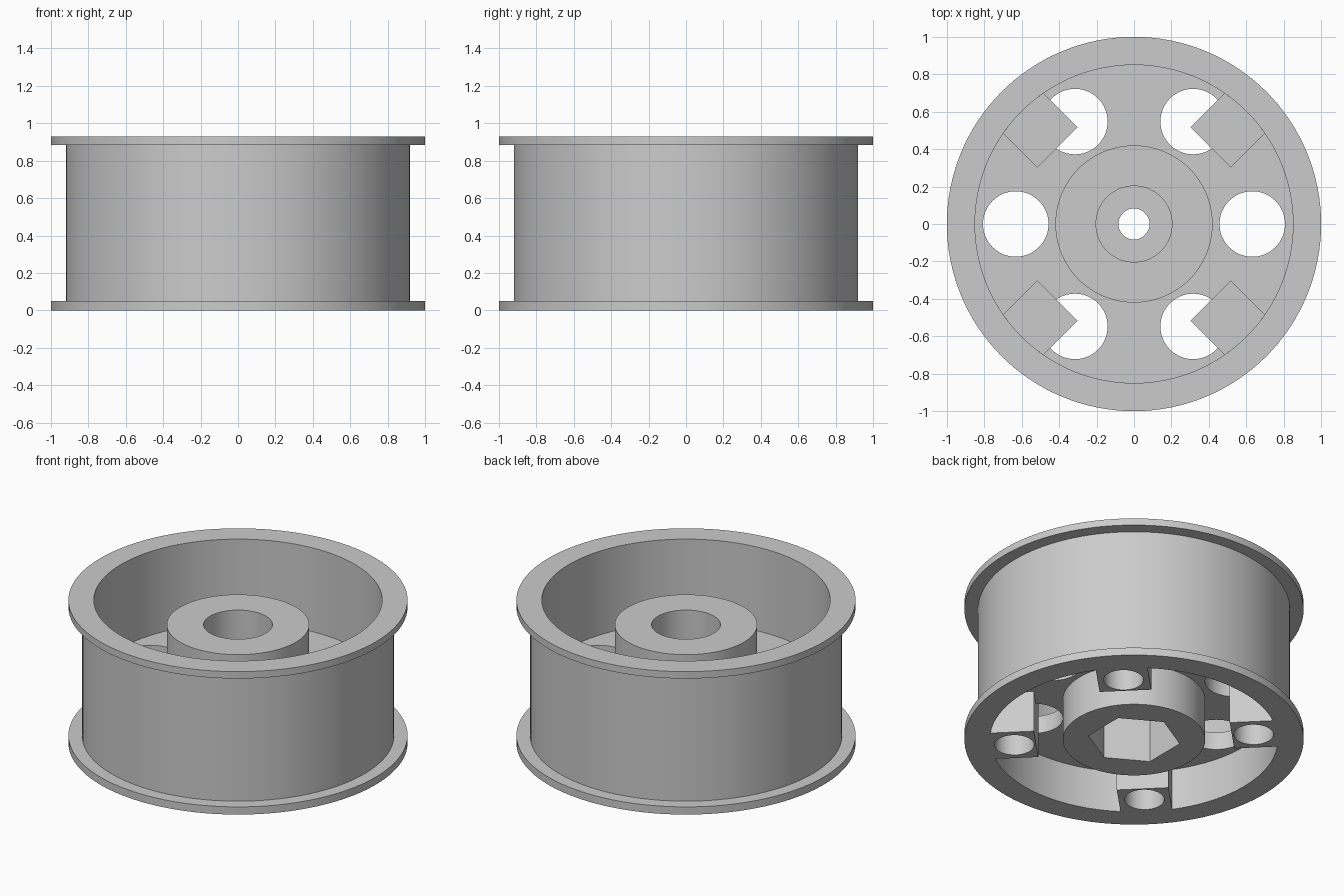
import bpy, bmesh, math
from math import cos, sin, pi, radians

cube = bpy.data.objects.get("Cube")
if cube:
    bpy.data.objects.remove(cube, do_unlink=True)

SEG = 128
RIM_INNER = 0.85
HUB_R = 0.42
HUB_TOP = 0.77
WEB_BOTTOM, WEB_TOP = 0.27, 0.385
BLOCK_TOP = 0.43

grey = bpy.data.materials.new("plain_grey")
grey.use_nodes = True
colour = (0.6, 0.6, 0.6, 1)
grey.diffuse_color = colour
grey.node_tree.nodes["Principled BSDF"].inputs["Base Color"].default_value = colour


def to_object(name, bm):
    bmesh.ops.recalc_face_normals(bm, faces=bm.faces)
    mesh = bpy.data.meshes.new(name)
    bm.to_mesh(mesh)
    bm.free()
    mesh.materials.append(grey)
    obj = bpy.data.objects.new(name, mesh)
    bpy.context.collection.objects.link(obj)
    return obj


def lathe(name, profile):
    """Spin a closed (radius, height) outline around z."""
    bm = bmesh.new()
    rings = [[bm.verts.new((r * cos(2 * pi * i / SEG), r * sin(2 * pi * i / SEG), z))
              for i in range(SEG)] for r, z in profile]
    for a, b in zip(rings, rings[1:] + rings[:1]):
        for i in range(SEG):
            j = (i + 1) % SEG
            bm.faces.new((a[i], a[j], b[j], b[i]))
    return to_object(name, bm)


def prism(name, outline, z0, z1):
    """Extrude a flat outline from z0 to z1."""
    bm = bmesh.new()
    face = bm.faces.new([bm.verts.new((x, y, z0)) for x, y in outline])
    top = bmesh.ops.extrude_face_region(bm, geom=[face])["geom"]
    bmesh.ops.translate(bm, vec=(0, 0, z1 - z0),
                        verts=[v for v in top if isinstance(v, bmesh.types.BMVert)])
    return to_object(name, bm)


def ring_points(radius, count, cx=0, cy=0, turn=0):
    return [(cx + radius * cos(turn + 2 * pi * i / count),
             cy + radius * sin(turn + 2 * pi * i / count)) for i in range(count)]


def rotated(points, angle):
    return [(x * cos(angle) - y * sin(angle), x * sin(angle) + y * cos(angle))
            for x, y in points]


def cut(obj, cutters):
    """Subtract each cutter, bake the result and drop the cutters."""
    for c in cutters:
        mod = obj.modifiers.new("cut", 'BOOLEAN')
        mod.operation = 'DIFFERENCE'
        mod.solver = 'EXACT'
        mod.object = c
    graph = bpy.context.evaluated_depsgraph_get()
    mesh = bpy.data.meshes.new_from_object(obj.evaluated_get(graph))
    obj.modifiers.clear()
    obj.data = mesh
    for c in cutters:
        bpy.data.objects.remove(c, do_unlink=True)


parts = []

# Barrel with a flange at each end
parts.append(lathe("flanged_rim", [
    (RIM_INNER, 0), (1, 0), (1, 0.05), (0.92, 0.05),
    (0.92, 0.885), (1, 0.885), (1, 0.93), (RIM_INNER, 0.93)]))

# Web disc with six round windows
web = lathe("web_disc", [(HUB_R, WEB_BOTTOM), (RIM_INNER, WEB_BOTTOM),
                         (RIM_INNER, WEB_TOP), (HUB_R, WEB_TOP)])
cut(web, [prism("window_cutter", ring_points(0.175, 64, 0.632 * cos(k * pi / 3),
                                             0.632 * sin(k * pi / 3)), 0.1, 0.6)
          for k in range(6)])
parts.append(web)

# Hub: round bore above, narrow shaft hole, hexagonal pocket below
hub = lathe("hub", [(0.083, 0), (HUB_R, 0), (HUB_R, HUB_TOP), (0.203, HUB_TOP),
                    (0.203, 0.45), (0.083, 0.45)])
cut(hub, [prism("hex_cutter", ring_points(0.273, 6, turn=pi / 6), -0.1, 0.36)])
parts.append(hub)

# Four mounting blocks against the rim, each with a blind hole underneath
half = 0.153
sweep = math.asin(half / RIM_INNER)
outline = [(0.58, half), (0.58, -half)]
outline += [(RIM_INNER * cos(a), RIM_INNER * sin(a))
            for a in [sweep * (i / 4 - 1) for i in range(9)]]
for k in range(4):
    angle = radians(45 + 90 * k)
    block = prism(f"mounting_block_{k + 1}", rotated(outline, angle), 0, BLOCK_TOP)
    hole = rotated(ring_points(0.117, 48, 0.708), angle)
    cut(block, [prism("hole_cutter", hole, -0.1, 0.3)])
    parts.append(block)

# Smooth round walls, keep edges sharp
bpy.ops.object.select_all(action='DESELECT')
for p in parts:
    p.select_set(True)
bpy.context.view_layer.objects.active = parts[0]
bpy.ops.object.shade_smooth_by_angle(angle=radians(30))
